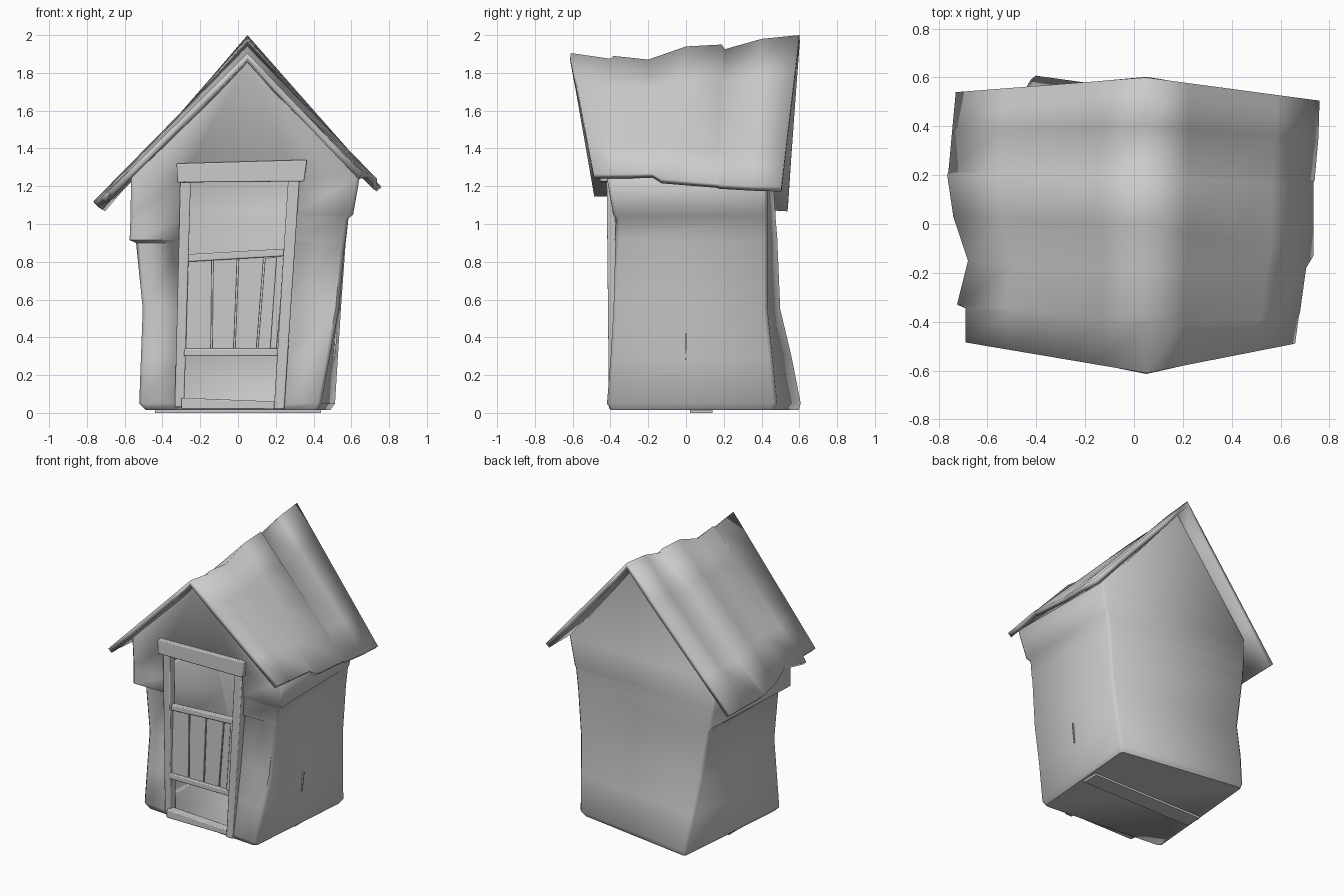
import bpy
import bmesh
import math
from mathutils import Vector

cube = bpy.data.objects.get("Cube")
if cube:
    bpy.data.objects.remove(cube, do_unlink=True)

grey = bpy.data.materials.new("plain grey")
grey.use_nodes = True
COLOUR = (0.6, 0.6, 0.6, 1)
grey.diffuse_color = COLOUR
grey.node_tree.nodes["Principled BSDF"].inputs["Base Color"].default_value = COLOUR


def finish(name, bm, angle=35, thickness=0, bevel=0):
    """Turn a bmesh into a shaded object, optionally thickened or bevelled."""
    bmesh.ops.recalc_face_normals(bm, faces=bm.faces)
    mesh = bpy.data.meshes.new(name)
    bm.to_mesh(mesh)
    bm.free()
    mesh.materials.append(grey)
    obj = bpy.data.objects.new(name, mesh)
    bpy.context.collection.objects.link(obj)
    bpy.ops.object.select_all(action="DESELECT")
    obj.select_set(True)
    bpy.context.view_layer.objects.active = obj
    if thickness:
        solid = obj.modifiers.new("thickness", "SOLIDIFY")
        solid.thickness = thickness
        solid.offset = -1
    if bevel:
        mod = obj.modifiers.new("worn edges", "BEVEL")
        mod.width = bevel
        mod.segments = 2
    bpy.ops.object.shade_smooth_by_angle(angle=math.radians(angle))
    return obj


def board(name, corners, y_front, y_back, bevel=0.006, lean=0):
    """Board cut to four x-z corners; lean sets its foot back from its head."""
    bm = bmesh.new()
    top = max(z for x, z in corners)
    front, back = [[bm.verts.new((x, y + lean * (top - z), z)) for x, z in corners]
                   for y in (y_front, y_back)]
    bm.faces.new(front)
    bm.faces.new(back)
    for i in range(4):
        j = (i + 1) % 4
        bm.faces.new((front[i], front[j], back[j], back[i]))
    finish(name, bm, bevel=bevel)


# Crooked wall sections: height, then front-left, front-right, back-right, back-left
SECTIONS = [
    (.015, (-.49, -.32), (.42, -.4), (.49, .46), (-.41, .6)),
    (.05, (-.525, -.33), (.44, -.42), (.515, .48), (-.42, .61)),
    (.3, (-.515, -.315), (.485, -.4), (.53, .455), (-.45, .56)),
    (.55, (-.505, -.3), (.535, -.385), (.545, .43), (-.47, .5)),
    (.9, (-.54, -.295), (.565, -.375), (.57, .43), (-.525, .485)),
    (.915, (-.575, -.385), (.57, -.375), (.572, .43), (-.53, .485)),
    (1.03, (-.57, -.39), (.585, -.37), (.585, .43), (-.545, .475)),
    (1.05, (-.57, -.39), (.61, -.385), (.595, .43), (-.55, .475)),
    (1.25, (-.565, -.41), (.645, -.42), (.635, .43), (-.56, .46)),
]


def ring(section):
    """Outline of one section: softened corners plus the two door jambs."""
    z, *corners = section
    pts = [Vector((x, y, z)) for x, y in corners]
    out = []
    for i, p in enumerate(pts):
        for q in (pts[i - 1], pts[(i + 1) % 4]):
            out.append(p + (q - p).normalized() * 0.018)
    t = z / 1.24
    a, b = out[1], out[2]
    jambs = []
    for x in (-.32 + .03 * t, .225 + .075 * t):
        jambs.append(a.lerp(b, (x - a.x) / (b.x - a.x)))
    return out[:2] + jambs + out[2:]


bm = bmesh.new()
rows = [[bm.verts.new(p) for p in ring(s)] for s in SECTIONS]
count = len(rows[0])
for low, high in zip(rows, rows[1:]):
    for i in range(count):
        j = (i + 1) % count
        if i != 2:  # doorway
            bm.faces.new((low[i], low[j], high[j], high[i]))
top = rows[-1]
peak_front = bm.verts.new((.05, -.5, 1.86))
peak_back = bm.verts.new((.05, .5, 1.94))
for i in range(5):
    bm.faces.new((top[i], top[i + 1], peak_front))
for i in range(6, 9):
    bm.faces.new((top[i], top[i + 1], peak_back))
bm.faces.new(rows[0])
finish("walls", bm, angle=47, thickness=.02)

# Wavy roof: ridge y and z, then right and left eave points for each station
RIDGE = [(-.61, 1.905), (-.4, 1.875), (-.385, 1.89), (-.2, 1.87), (0, 1.94),
         (.19, 1.95), (.205, 1.925), (.4, 1.98), (.6, 2)]
EAVE_RIGHT = [(.66, -.49, 1.265), (.675, -.38, 1.265), (.68, -.36, 1.265),
              (.705, -.18, 1.27), (.735, -.13, 1.24), (.735, .17, 1.215),
              (.74, .18, 1.21), (.755, .35, 1.2), (.76, .505, 1.195)]
EAVE_LEFT = [(-.69, -.485, 1.17), (-.69, -.345, 1.17), (-.725, -.33, 1.14),
             (-.68, -.15, 1.16), (-.74, .03, 1.13), (-.765, .2, 1.12),
             (-.76, .215, 1.11), (-.745, .38, 1.1), (-.73, .54, 1.09)]
STEPS = 4
bm = bmesh.new()
lines = []
for (y, z), right, left in zip(RIDGE, EAVE_RIGHT, EAVE_LEFT):
    crest = Vector((.05, y, z))
    pts = [Vector(left).lerp(crest, k / STEPS) for k in range(STEPS)]
    pts += [crest.lerp(Vector(right), k / STEPS) for k in range(STEPS + 1)]
    lines.append([bm.verts.new(p) for p in pts])
for near, far in zip(lines, lines[1:]):
    for i in range(len(near) - 1):
        bm.faces.new((near[i], near[i + 1], far[i + 1], far[i]))
roof = finish("roof", bm, angle=110, thickness=.035)
if roof.data.polygons[0].normal.z < 0:
    roof.data.flip_normals()

# Door frame
board("left_post", [(-.335, .03), (-.285, .03), (-.25, 1.23), (-.305, 1.23)],
      -.42, -.36, lean=.055)
board("right_post", [(.19, .02), (.245, .02), (.325, 1.23), (.265, 1.23)],
      -.42, -.345, lean=.01)
board("lintel", [(-.32, 1.22), (.35, 1.225), (.365, 1.34), (-.325, 1.32)], -.455, -.36)
board("sill", [(-.3, .02), (.2, .02), (.2, .06), (-.3, .08)], -.385, -.325)

# Half-height plank gate
board("gate_top_rail", [(-.265, .8), (.25, .83), (.255, .87), (-.265, .84)], -.385, -.345)
board("gate_bottom_rail", [(-.285, .3), (.21, .3), (.215, .34), (-.285, .34)], -.375, -.335)
board("gate_stile", [(.17, .34), (.205, .34), (.25, .84), (.205, .84)], -.38, -.345)
edges = [(-.28, -.27), (-.14, -.135), (-.02, 0), (.1, .14), (.19, .24)]
gap = .003
for i, ((a, b), (c, d)) in enumerate(zip(edges, edges[1:])):
    board(f"gate_plank_{i + 1}",
          [(a + gap, .32), (c - gap, .32), (d - gap, .83), (b + gap, .82)], -.36, -.335, .003)

# Floor bearer and small wall batten
board("floor_bearer", [(-.44, 0), (.44, 0), (.44, .02), (-.44, .02)], .02, .14, 0)
board("wall_batten", [(.48, .28), (.511, .28), (.526, .42), (.48, .42)], -.004, .004, 0)
